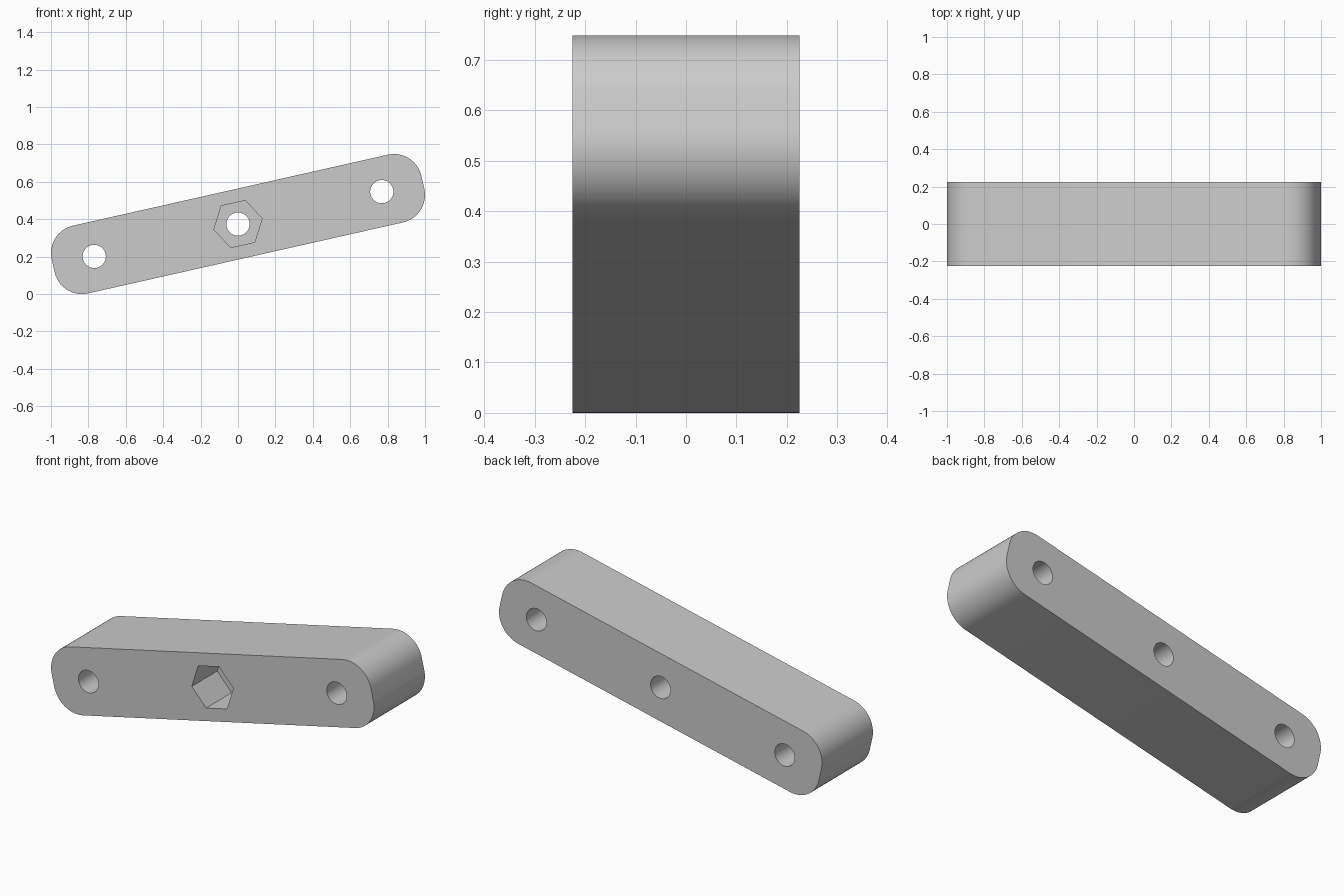
import bpy, bmesh
from math import sin, cos, pi, radians
from mathutils import Matrix

TILT = radians(12.7)
HALF_DEPTH = 0.225
CORE_X, CORE_Z, CORNER = 0.863, 0.0355, 0.15   # corner arc centres and radius
PIN_OFFSET, PIN_RADIUS = 0.788, 0.062
HEX_RADIUS, HEX_FLOOR = 0.132, 0.0

cube = bpy.data.objects.get("Cube")
if cube:
    bpy.data.objects.remove(cube, do_unlink=True)

grey = bpy.data.materials.new("plain grey")
grey.use_nodes = True
colour = (0.6, 0.6, 0.6, 1)
grey.diffuse_color = colour
grey.node_tree.nodes["Principled BSDF"].inputs["Base Color"].default_value = colour


def circle(cx, cz, radius, count):
    return [(cx + radius * cos(2 * pi * i / count),
             cz + radius * sin(2 * pi * i / count)) for i in range(count)]


def rounded_bar(steps=16):
    points = []
    for quarter, (sx, sz) in enumerate([(1, 1), (-1, 1), (-1, -1), (1, -1)]):
        for i in range(steps + 1):
            a = (quarter + i / steps) * pi / 2
            points.append((sx * CORE_X + CORNER * cos(a), sz * CORE_Z + CORNER * sin(a)))
    return points


def prism(name, outline, y0, y1):
    """Extrude an x-z outline along y."""
    bm = bmesh.new()
    face = bm.faces.new([bm.verts.new((x, y0, z)) for x, z in outline])
    grown = bmesh.ops.extrude_face_region(bm, geom=[face])["geom"]
    bmesh.ops.translate(bm, vec=(0, y1 - y0, 0),
                        verts=[g for g in grown if isinstance(g, bmesh.types.BMVert)])
    bmesh.ops.recalc_face_normals(bm, faces=bm.faces)
    mesh = bpy.data.meshes.new(name)
    bm.to_mesh(mesh)
    bm.free()
    mesh.materials.append(grey)
    obj = bpy.data.objects.new(name, mesh)
    bpy.context.collection.objects.link(obj)
    return obj


# Rounded bar body
bar = prism("link_bar", rounded_bar(), -HALF_DEPTH, HALF_DEPTH)

# Three through holes and the hexagonal nut pocket in the front
cutters = [prism("pin_hole_cutter", circle(x, 0, PIN_RADIUS, 48), -0.4, 0.4)
           for x in (-PIN_OFFSET, 0, PIN_OFFSET)]
cutters.append(prism("nut_pocket_cutter", circle(0, 0, HEX_RADIUS, 6), -0.4, HEX_FLOOR))

bpy.context.view_layer.objects.active = bar
bar.select_set(True)
for cutter in cutters:
    cutter.hide_render = True
    cut = bar.modifiers.new("cut", 'BOOLEAN')
    cut.operation, cut.solver, cut.object = 'DIFFERENCE', 'EXACT', cutter
    bpy.ops.object.modifier_apply(modifier=cut.name)
    bpy.data.objects.remove(cutter, do_unlink=True)

# Tilt the bar and rest it on the ground
bar.data.transform(Matrix.Rotation(-TILT, 4, 'Y'))
lowest = min(v.co.z for v in bar.data.vertices)
bar.data.transform(Matrix.Translation((0, 0, -lowest)))
bpy.ops.object.shade_smooth_by_angle(angle=radians(30))
